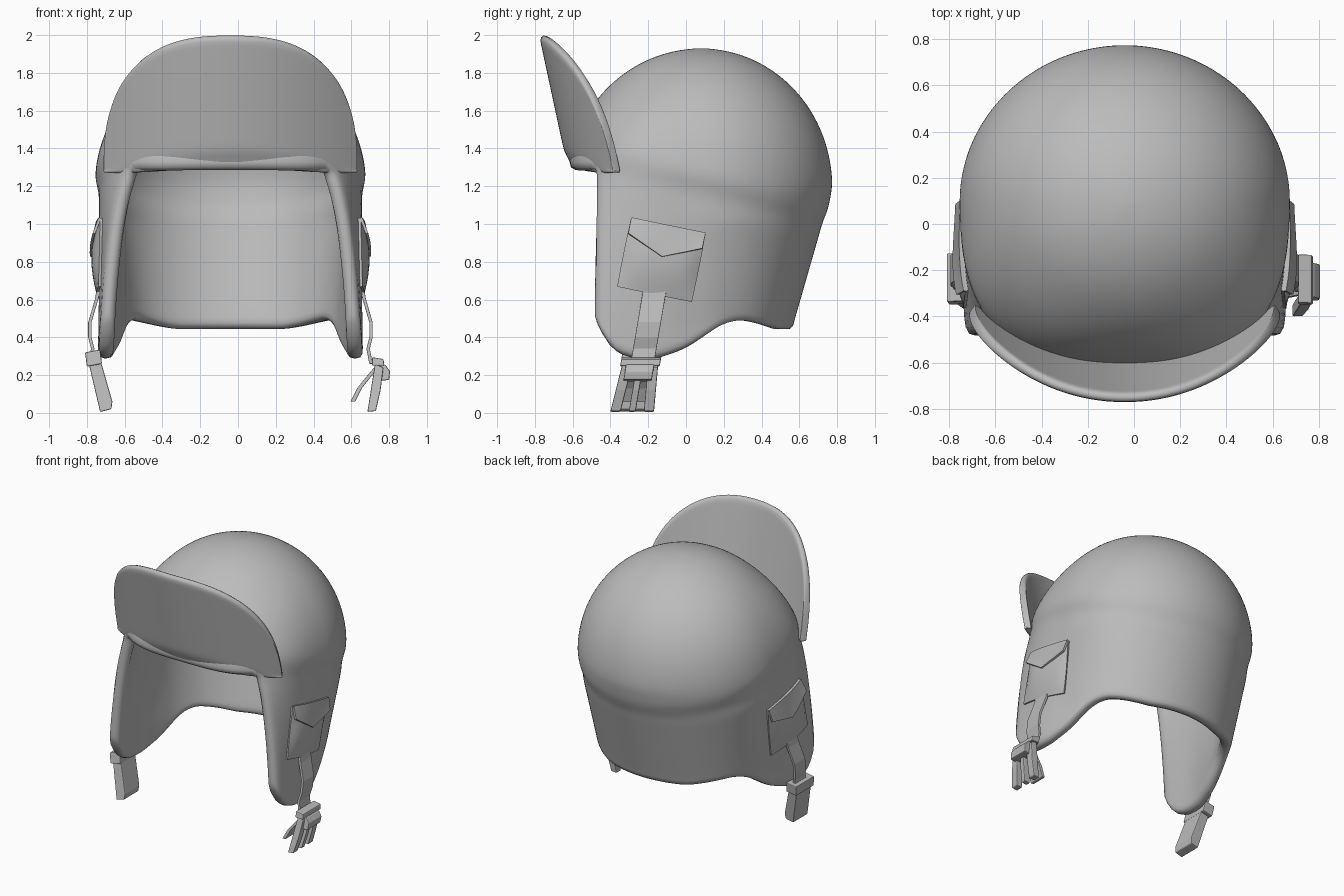
import bpy, bmesh, math
from mathutils import Vector

if "Cube" in bpy.data.objects:
    bpy.data.objects.remove(bpy.data.objects["Cube"])

grey = bpy.data.materials.new("plain_grey")
grey.use_nodes = True
colour = (0.5, 0.5, 0.5, 1)
grey.diffuse_color = colour
grey.node_tree.nodes["Principled BSDF"].inputs["Base Color"].default_value = colour

CX, CY = -0.04, 0.08      # centre of the hat
FRONT = -0.487            # plane of the face opening
BROW = 1.29               # top of the face opening
HEM = [(-.48, .50), (-.46, .40), (-.40, .335), (-.30, .285), (-.15, .285), (0, .335), (.1, .40),
       (.2, .465), (.3, .485), (.4, .465), (.5, .435), (.6, .435)]


def interp(pts, v):
    if v <= pts[0][0]:
        return pts[0][1]
    for (a, fa), (b, fb) in zip(pts, pts[1:]):
        if v <= b:
            return fa + (fb - fa) * (v - a) / (b - a)
    return pts[-1][1]


def smooth(v):
    v = min(1, max(0, v))
    return v * v * (3 - 2 * v)


def make(name, bm, solid=0, offset=0, subdiv=0, bevel=0, rounded=True):
    me = bpy.data.meshes.new(name)
    bm.to_mesh(me)
    bm.free()
    ob = bpy.data.objects.new(name, me)
    bpy.context.collection.objects.link(ob)
    me.materials.append(grey)
    for p in me.polygons:
        p.use_smooth = rounded
    if solid:
        m = ob.modifiers.new("thickness", "SOLIDIFY")
        m.thickness, m.offset = solid, offset
    if bevel:
        m = ob.modifiers.new("bevel", "BEVEL")
        m.width, m.segments = bevel, 2
    if subdiv:
        m = ob.modifiers.new("smooth", "SUBSURF")
        m.levels = m.render_levels = subdiv
    elif rounded:
        m = ob.modifiers.new("sharp_edges", "EDGE_SPLIT")
        m.split_angle = math.radians(40)


def grid(rows):
    bm = bmesh.new()
    vs = [[bm.verts.new(p) for p in row] for row in rows]
    for a, b in zip(vs, vs[1:]):
        for i in range(len(a) - 1):
            bm.faces.new((a[i], a[i + 1], b[i + 1], b[i]))
    return bm, vs


# horizontal outline of the hat at height z
def section(z):
    dome = math.sqrt(max(0, 1 - ((z - 1.2) / .73) ** 2)) if z > 1.2 else 1
    side = .72 + .01 * max(0, 1.2 - z)
    back = interp([(.45, .50), (.97, .655), (1.2, .695)], z)
    front = interp([(.4, 1.0), (1.25, .71)], z)
    power = interp([(.4, 4), (1.3, 3), (1.75, 2.1)], z)
    return side * dome, back * dome, front * dome, power


# the lower band sits slightly inside the dome, fading out at the brow
def band(y, z):
    crease = 1.2 - .26 * y
    return 1 - .034 * smooth((crease + .09 - z) / .12) * smooth((y + .65) / .3)


# the nape narrows toward its hem while the ear flaps stay wide
def taper(y, z):
    return 1 - .13 * smooth((y + .25) / .55) * min(1, max(0, (1.02 - z) / .55))


def side_x(y, z):
    a, bb, bf, n = section(z)
    k = band(y, z)
    b, n = (bb, 2) if y > CY else (bf, n)
    return taper(y, z) * k * a * max(0, 1 - abs((y - CY) / (b * k)) ** n) ** (1 / n)


def on_side(s, y, z, off):
    return (CX + s * (side_x(y, z) + off), y, z)


def edge_angle(z):
    return math.atan2(side_x(FRONT, z), FRONT - CY)


def shell(t, z):
    a, bb, bf, n = section(z)
    c, s = math.cos(t), math.sin(t)
    b, n = (bb, 2) if c > 0 else (bf, n)
    r = ((abs(s) / a) ** n + (abs(c) / b) ** n) ** (-1 / n)
    k = band(CY + r * c, z)
    y = CY + r * k * c
    return Vector((CX + r * k * s * taper(y, z), y, z))


# hat: a skirt with ear flaps below the brow, closed dome above it
SIDE, FACE, SKIRT, CAP = 30, 18, 18, 14
skirt = []
for j in range(-SIDE, SIDE + 1):
    u = j / SIDE
    zb = .45
    for _ in range(12):
        zb += .6 * (interp(HEM, shell(u * edge_angle(zb), zb).y) - zb)
    if abs(j) == SIDE:
        zb = HEM[0][1]
    heights = [zb + (BROW - zb) * i / SKIRT for i in range(SKIRT + 1)]
    skirt.append([shell(u * edge_angle(z), z) for z in heights])
bm, cols = grid(skirt)
te = edge_angle(BROW)
angles = [te * j / SIDE for j in range(-SIDE, SIDE + 1)]
angles += [te + (2 * math.pi - 2 * te) * i / FACE for i in range(1, FACE)]
ring = [c[-1] for c in cols] + [bm.verts.new(shell(t, BROW)) for t in angles[2 * SIDE + 1:]]
start = math.asin((BROW - 1.2) / .73)
for i in range(1, CAP + 1):
    z = 1.2 + .73 * math.sin(start + (math.pi / 2 - start) * i / (CAP + .6))
    new = [bm.verts.new(shell(t, z)) for t in angles]
    for j in range(len(new)):
        k = (j + 1) % len(new)
        bm.faces.new((ring[j], ring[k], new[k], new[j]))
    ring = new
crown = bm.verts.new((CX, CY, 1.93))
for j in range(len(ring)):
    bm.faces.new((ring[j], ring[(j + 1) % len(ring)], crown))
bmesh.ops.recalc_face_normals(bm, faces=bm.faces)
bm.normal_update()
if crown.link_faces[0].normal.z < 0:
    bmesh.ops.reverse_faces(bm, faces=bm.faces)
make("hat_shell", bm, solid=.08, offset=-1, subdiv=1)

# turned-up visor, its lower edge tucked in against the brow
rows = []
for j in range(-20, 21):
    u = math.sin(math.pi / 2 * j / 20)
    top = 1.3 + .7 * max(0, 1 - abs(u) ** 2.6) ** (1 / 2.6)
    low = 1.385 - .105 * u * u
    sweep = -.605 + .235 * u * u
    tuck = 1 - abs(u) ** 3
    row = [(CX + .66 * u, sweep + .022 * tuck, low - .08 * tuck - .008),
           (CX + .66 * u, sweep + .008 * tuck, low - .035 * tuck - .004)]
    for i in range(13):
        z = low + (top - low) * i / 12
        row.append((CX + .66 * u, sweep - .215 * (z - 1.3), z))
    rows.append(row)
make("visor", grid(rows)[0], solid=.045, subdiv=1)


# pocket patch and its pointed flap, laid over the side of the hat
def patch(name, s, top, depth, bulge, thick):
    rows = []
    for j in range(-6, 7):
        u = j / 6
        row = []
        for i in range(9):
            v = i / 8
            p, q = .2 * u, top - depth(u) * v
            row.append(on_side(s, -.13 + .98 * p + .2 * q, .81 - .2 * p + .98 * q, bulge(u, v)))
        rows.append(row)
    make(name, grid(rows)[0], solid=thick)


# solid with an outline in x and z, extruded along y and leaning with the strap
def prism(name, outline, mid, half, bevel=.006, spread=0):
    bm = bmesh.new()
    ends = [[bm.verts.new((x, mid + d + (.17 - spread) * (z - .3), z)) for x, z in outline]
            for d in (-half, half)]
    n = len(outline)
    for e in ends:
        bm.faces.new(e)
    for i in range(n):
        k = (i + 1) % n
        bm.faces.new((ends[0][i], ends[0][k], ends[1][k], ends[1][i]))
    bmesh.ops.recalc_face_normals(bm, faces=bm.faces)
    make(name, bm, bevel=bevel, rounded=False)


def ribbon(path, w):
    return path + [(x + w, z) for x, z in reversed(path)]


STRAP = [(.685, .68), (.70, .60), (.735, .48), (.735, .40), (.72, .34), (.735, .26)]
for s, side in ((1, "left"), (-1, "right")):
    patch(side + "_pocket", s, .185, lambda u: .37,
          lambda u, v: .006 + .028 * (1 - u ** 4) * math.sin(math.pi * v), .016)
    patch(side + "_pocket_flap", s, .187, lambda u: .085 + .085 * (1 - abs(u)),
          lambda u, v: .014 + .03 * v, .014)
    prism(side + "_strap", ribbon([(CX + s * x, z) for x, z in STRAP], s * .018), -.225, .062, .003)

# plain socket on the right strap
prism("socket_collar", [(-.81, .32), (-.73, .335), (-.72, .26), (-.80, .245)], -.235, .105)
prism("socket_body", [(-.79, .26), (-.725, .27), (-.665, .06), (-.67, .02), (-.73, .005)], -.24, .085)

# pronged clip on the left strap
prism("clip_bar", [(.71, .295), (.77, .285), (.775, .25), (.71, .25)], -.235, .105)
prism("clip_housing", [(.73, .26), (.78, .255), (.805, .22), (.80, .175), (.72, .165)], -.235, .075)
for d, name in ((-1, "front_prong"), (0, "middle_prong"), (1, "back_prong")):
    prism(name, [(.725, .26), (.77, .24), (.755, .12), (.73, .01), (.685, .005), (.70, .1)],
          -.235 + .065 * d, .027 if d else .018, spread=.08 * d)
prism("strap_tail", ribbon([(.72, .24), (.67, .18), (.63, .13), (.595, .06)], .025), -.235, .06, .004)
